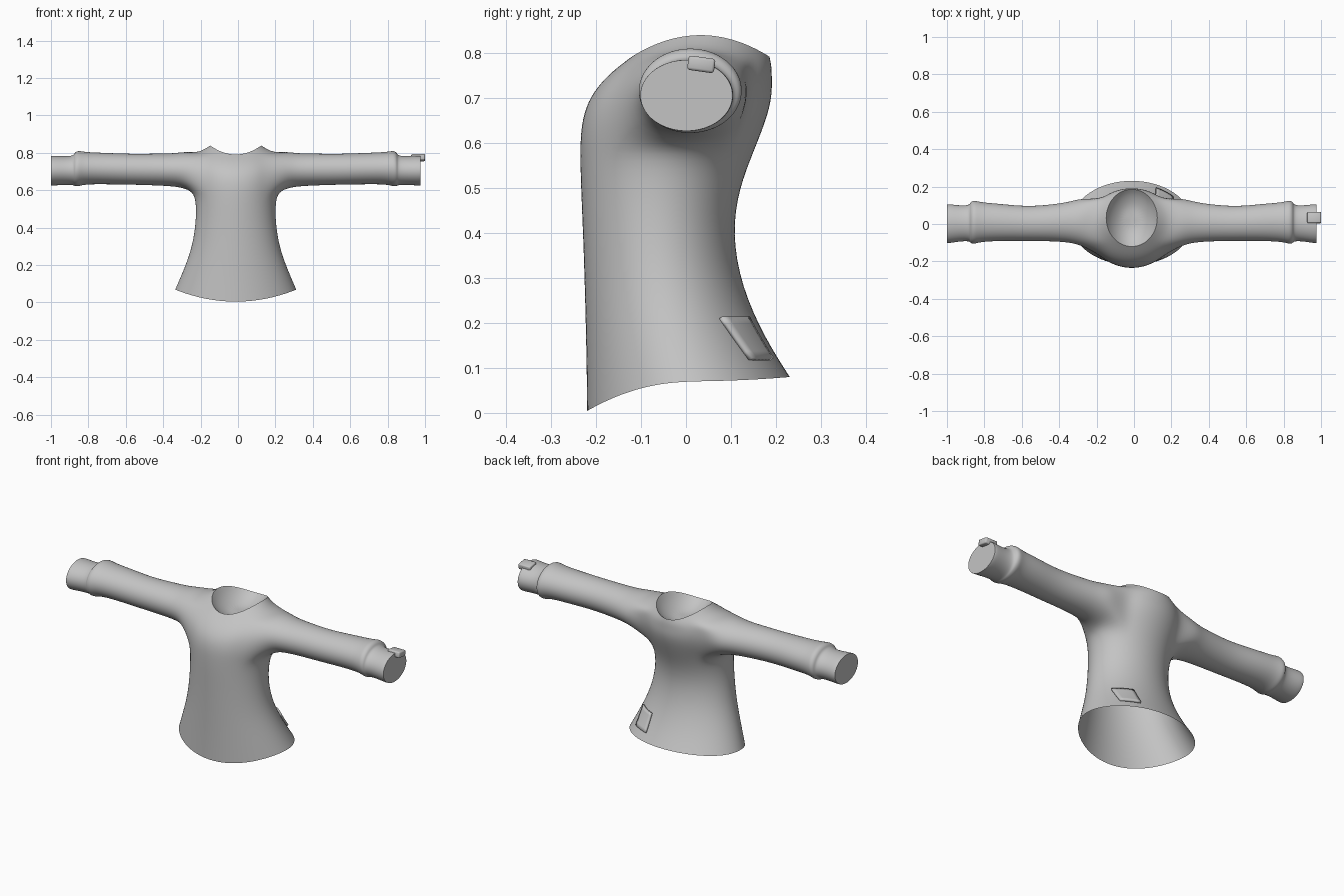
import bpy, bmesh
from math import sin, cos, radians
from mathutils import Matrix

cube = bpy.data.objects.get("Cube")
if cube:
    bpy.data.objects.remove(cube, do_unlink=True)

grey = bpy.data.materials.new("plain grey cloth")
grey.use_nodes = True
tone = (0.55, 0.55, 0.55, 1)
grey.diffuse_color = tone
grey.node_tree.nodes["Principled BSDF"].inputs["Base Color"].default_value = tone

CX = -0.012      # middle of the garment
COLS = 24        # columns around the torso


def make_object(name, bm):
    mesh = bpy.data.meshes.new(name)
    for f in bm.faces:
        f.smooth = True
    bm.to_mesh(mesh)
    bm.free()
    mesh.materials.append(grey)
    obj = bpy.data.objects.new(name, mesh)
    bpy.context.collection.objects.link(obj)
    return obj


def bridge(bm, a, b):
    n = len(a)
    for i in range(n):
        j = (i + 1) % n
        bm.faces.new((a[i], a[j], b[j], b[i]))


# Torso rings: side z, front z, back z, half width, front y, back y
TORSO = [
    (.07, .003, .08, .327, -.222, .233),
    (.16, .12, .165, .287, -.223, .178),
    (.28, .26, .28, .24, -.226, .125),
    (.40, .39, .40, .218, -.230, .104),
    (.50, .50, .50, .213, -.235, .12),
    (.585, .57, .58, .222, -.237, .152),
    (.64, .63, .65, .235, -.236, .18),
    (.70, .68, .70, .24, -.225, .193),
    (.755, .72, .74, .235, -.202, .193),
    (.80, .757, .77, .20, -.167, .192),
    (.84, .79, .79, .138, -.122, .187),
]
# Sleeve rings: x, centre y, half depth, centre z, half height
SLEEVE = [
    (.27, .012, .128, .708, .100),
    (.33, .010, .110, .709, .089),
    (.43, .006, .099, .711, .086),
    (.56, .001, .093, .712, .083),
    (.70, .009, .100, .716, .085),
    (.81, .010, .107, .718, .087),
    (.842, .010, .119, .716, .098),
    (.862, .008, .112, .712, .090),
    (.866, .005, .098, .706, .080),
    (.91, .003, .096, .705, .077),
    (.975, .002, .106, .705, .081),
    (.987, .001, .104, .705, .080),
]
LOW, HIGH, SPAN = 5, 9, 3   # armhole rows and half its columns

bm = bmesh.new()
crease = bm.edges.layers.float.new("crease_edge")


def keep_sharp(ring):
    for i, v in enumerate(ring):
        e = bm.edges.get((v, ring[(i + 1) % len(ring)]))
        e[crease] = 1.0
        e.smooth = False


# Torso shell, leaving out the armholes
rings = []
for side, front, back, hw, yf, yb in TORSO:
    ring = []
    for i in range(COLS):
        t = radians(360 / COLS * i)
        s = sin(t)
        z = side + ((back if s > 0 else front) - side) * s * s
        ring.append(bm.verts.new((CX + hw * cos(t), (yf + yb) / 2 + (yb - yf) / 2 * s, z)))
    rings.append(ring)
for r in range(len(rings) - 1):
    for i in range(COLS):
        j = (i + 1) % COLS
        offset = (i + SPAN) % (COLS // 2)
        if LOW <= r < HIGH and offset < 2 * SPAN:
            continue
        bm.faces.new((rings[r][i], rings[r][j], rings[r + 1][j], rings[r + 1][i]))

# Neck hollow
rim = rings[-1]
last = rim
for scale, drop in ((.85, .35), (.6, .7), (.3, .93)):
    ring = []
    for v in rim:
        x, y, z = v.co
        ring.append(bm.verts.new((CX + (x - CX) * scale, .033 + (y - .033) * scale,
                                  z + (.735 - z) * drop)))
    bridge(bm, last, ring)
    last = ring
bm.faces.new(last)
keep_sharp(rim)

# Sleeves grown out of the armholes, with closed ends
for side in (1, -1):
    def corner(row, k):
        return rings[row][(k if side > 0 else COLS // 2 - k) % COLS]
    loop = [corner(LOW, k) for k in range(-SPAN, SPAN)]
    loop += [corner(r, SPAN) for r in range(LOW, HIGH)]
    loop += [corner(HIGH, k) for k in range(SPAN, -SPAN, -1)]
    loop += [corner(r, -SPAN) for r in range(HIGH, LOW, -1)]
    n = len(loop)
    last = loop
    for x, yc, hy, zc, hz in SLEEVE:
        ring = []
        for j in range(n):
            a = radians(-90 + (j - SPAN) * 360 / n)
            ring.append(bm.verts.new((CX + side * x, yc + hy * cos(a), zc + hz * sin(a))))
        bridge(bm, last, ring)
        last = ring
    bm.faces.new(last)
    keep_sharp(last)

bmesh.ops.recalc_face_normals(bm, faces=bm.faces)
shirt = make_object("long_sleeved_shirt", bm)
sub = shirt.modifiers.new("smooth", "SUBSURF")
sub.levels = sub.render_levels = 2

# Square patch on the lower back
bm = bmesh.new()
bmesh.ops.create_grid(bm, x_segments=6, y_segments=6, size=.046)
bmesh.ops.rotate(bm, verts=bm.verts, matrix=Matrix.Rotation(radians(90), 3, "X"))
bmesh.ops.translate(bm, verts=bm.verts, vec=(.163, .4, .165))
patch = make_object("back_patch", bm)
wrap = patch.modifiers.new("lie on cloth", "SHRINKWRAP")
wrap.target = shirt
wrap.wrap_method = "PROJECT"
wrap.use_project_y = True
wrap.use_positive_direction = False
wrap.use_negative_direction = True
wrap.offset = .006
thick = patch.modifiers.new("thickness", "SOLIDIFY")
thick.thickness = .012
thick.offset = 0

# Small tab on the left cuff
bm = bmesh.new()
bmesh.ops.create_cube(bm, size=1)
bmesh.ops.scale(bm, verts=bm.verts, vec=(.074, .06, .032))
bmesh.ops.bevel(bm, geom=bm.edges[:], offset=.006, segments=2, affect="EDGES", profile=.5)
bmesh.ops.rotate(bm, verts=bm.verts, matrix=Matrix.Rotation(radians(-8), 3, "X"))
bmesh.ops.translate(bm, verts=bm.verts, vec=(.963, .034, .774))
make_object("cuff_tab", bm)
